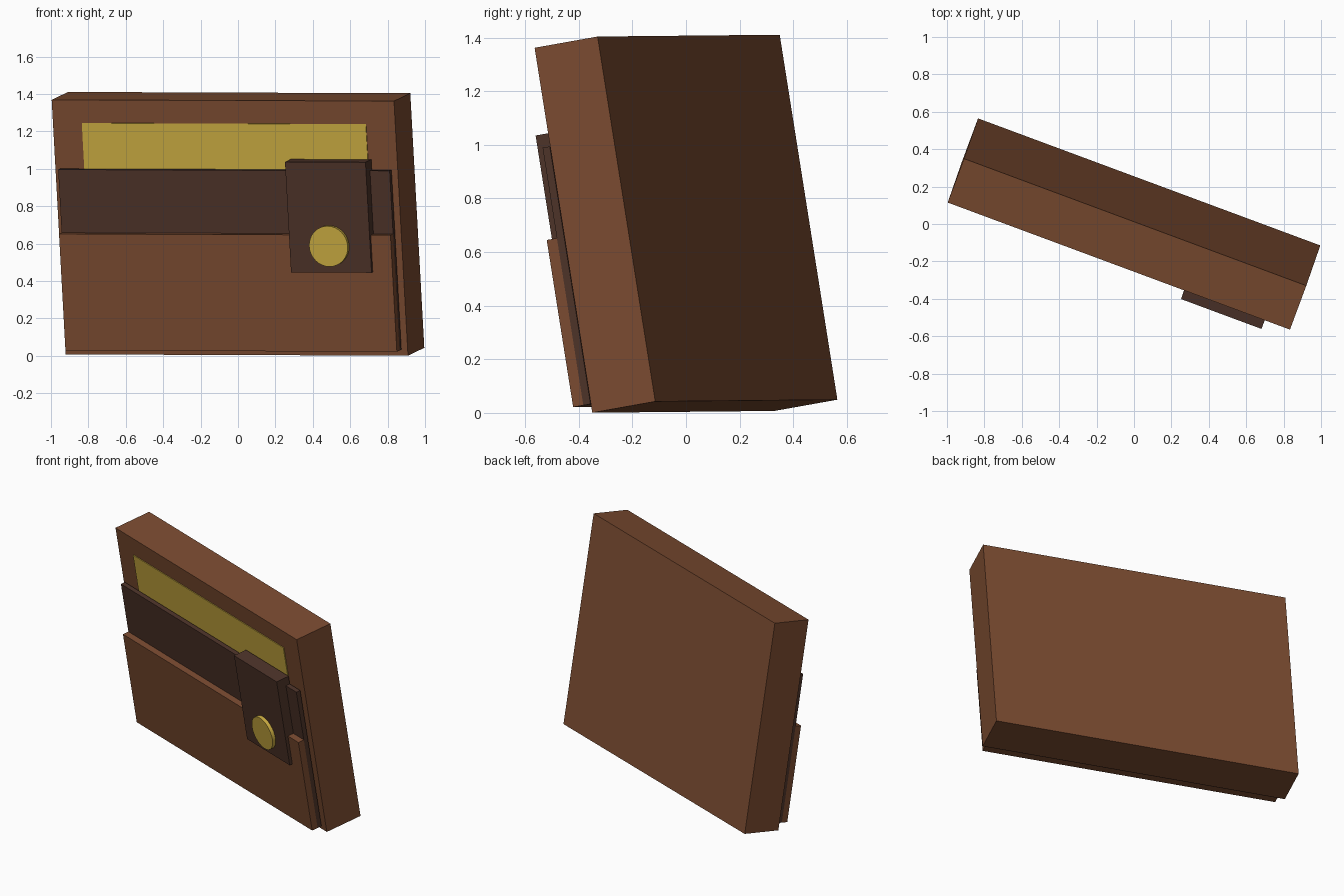
import bpy
import bmesh
from math import radians
from mathutils import Matrix

cube = bpy.data.objects.get("Cube")
if cube:
    bpy.data.objects.remove(cube, do_unlink=True)


def material(name, rgb):
    mat = bpy.data.materials.new(name)
    mat.use_nodes = True
    mat.diffuse_color = (*rgb, 1)
    mat.node_tree.nodes["Principled BSDF"].inputs["Base Color"].default_value = (*rgb, 1)
    return mat


brown = material("brown leather", (0.195, 0.070, 0.030))
dark = material("dark leather", (0.074, 0.033, 0.022))
gold = material("gold", (0.597, 0.413, 0.053))

# The whole wallet is turned to one side and leans forward
pose = (Matrix.Translation((0, 0, 0.7055))
        @ Matrix.Rotation(radians(-20.4), 4, 'Z')
        @ Matrix.Rotation(radians(9.5), 4, 'X')
        @ Matrix.Rotation(radians(0.2), 4, 'Y'))


def add_object(name, bm, mat):
    mesh = bpy.data.meshes.new(name)
    bm.to_mesh(mesh)
    bm.free()
    mesh.materials.append(mat)
    obj = bpy.data.objects.new(name, mesh)
    obj.matrix_world = pose
    bpy.context.collection.objects.link(obj)
    return obj


def box(name, x, y, z, mat):
    """Box from (low, high) ranges in the wallet's own axes."""
    ranges = (x, y, z)
    size = [hi - lo for lo, hi in ranges]
    centre = [(lo + hi) / 2 for lo, hi in ranges]
    bm = bmesh.new()
    bmesh.ops.create_cube(
        bm, size=1, matrix=Matrix.Translation(centre) @ Matrix.Diagonal((*size, 1)))
    return add_object(name, bm, mat)


# Body and the layers on its front
box("wallet_body", (-0.976, 0.976), (-0.127, 0.127), (-0.69, 0.69), brown)
box("banknote_panel", (-0.81, 0.81), (-0.132, -0.126), (0.2, 0.565), gold)
box("inner_pocket", (-0.945, 0.945), (-0.169, -0.14), (-0.655, 0.319), dark)
box("front_pocket", (-0.945, 0.945), (-0.21, -0.169), (-0.655, -0.023), brown)
box("clasp_strap", (0.374, 0.833), (-0.23, -0.14), (-0.224, 0.375), dark)

# Round snap button on the strap
bm = bmesh.new()
bmesh.ops.create_cone(
    bm, cap_ends=True, segments=32, radius1=0.11, radius2=0.11, depth=0.03,
    matrix=Matrix.Translation((0.604, -0.238, -0.078)) @ Matrix.Rotation(radians(90), 4, 'X'))
button = add_object("snap_button", bm, gold)
bpy.ops.object.select_all(action='DESELECT')
button.select_set(True)
bpy.context.view_layer.objects.active = button
bpy.ops.object.shade_smooth_by_angle(angle=radians(30))
